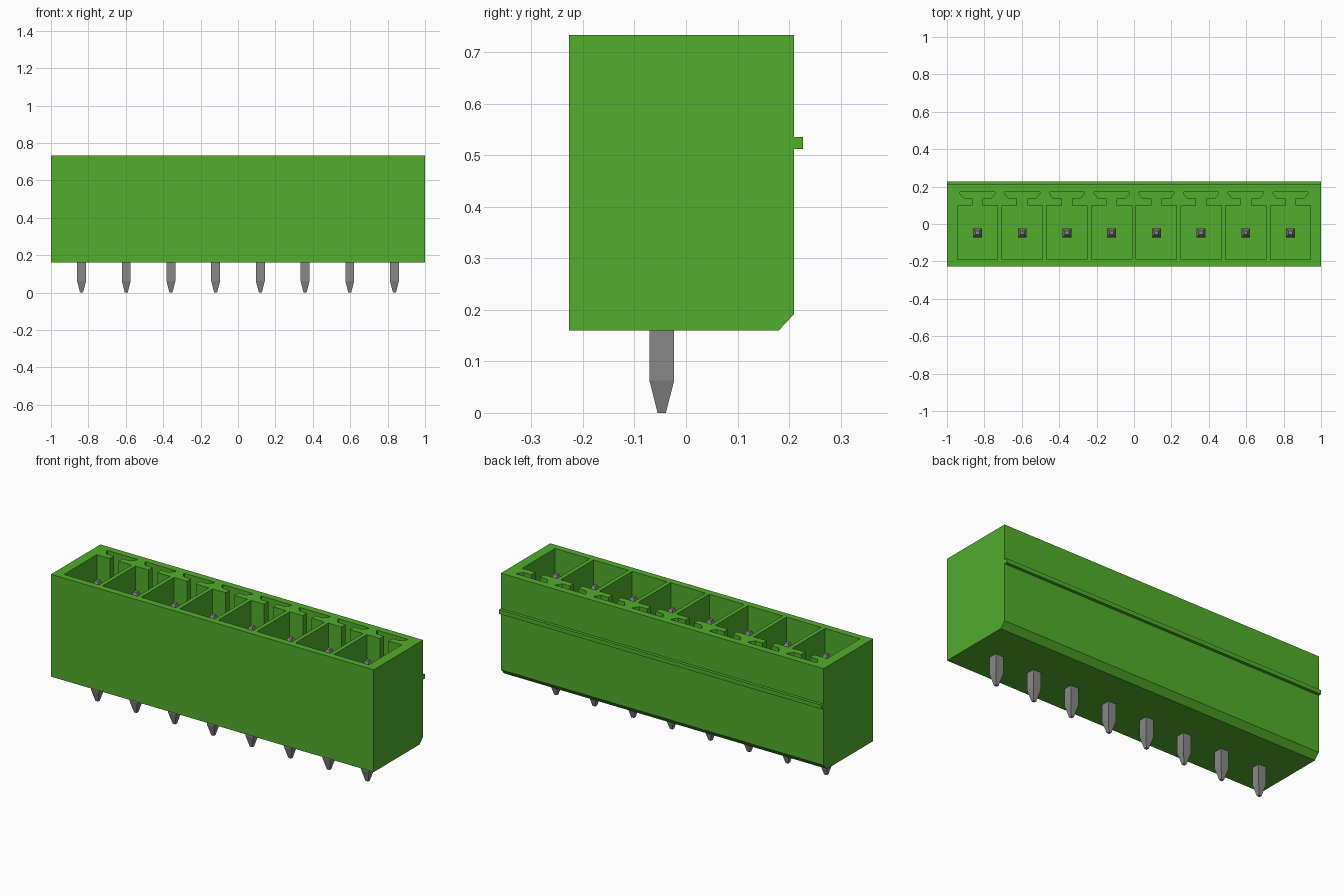
import bpy, bmesh

if "Cube" in bpy.data.objects:
    bpy.data.objects.remove(bpy.data.objects["Cube"])

COUNT, PITCH = 8, 0.239
FLOOR, TOP = 0.30, 0.733
PIN_Y = -0.047


def material(name, rgb):
    mat = bpy.data.materials.new(name)
    mat.use_nodes = True
    mat.diffuse_color = (*rgb, 1)
    mat.node_tree.nodes["Principled BSDF"].inputs["Base Color"].default_value = (*rgb, 1)
    return mat


green = material("green plastic", (0.084, 0.418, 0.026))
metal = material("grey metal", (0.25, 0.25, 0.25))


def loft(bm, rings):
    """Skin a closed solid through rings of equal point count."""
    loops = [[bm.verts.new(p) for p in ring] for ring in rings]
    n = len(loops[0])
    for a, b in zip(loops, loops[1:]):
        for i in range(n):
            j = (i + 1) % n
            bm.faces.new((a[i], a[j], b[j], b[i]))
    bm.faces.new(loops[0][::-1])
    bm.faces.new(loops[-1])


def finish(bm, name, mat):
    bmesh.ops.recalc_face_normals(bm, faces=bm.faces)
    mesh = bpy.data.meshes.new(name)
    bm.to_mesh(mesh)
    bm.free()
    obj = bpy.data.objects.new(name, mesh)
    bpy.context.collection.objects.link(obj)
    mesh.materials.append(mat)
    return obj


centres = [(i - (COUNT - 1) / 2) * PITCH for i in range(COUNT)]

# Housing: side profile with bottom chamfer and rear rib, swept along x
profile = [(-0.227, 0.16), (0.18, 0.16), (0.21, 0.192), (0.21, 0.512), (0.227, 0.512),
           (0.227, 0.535), (0.21, 0.535), (0.21, TOP), (-0.227, TOP)]
bm = bmesh.new()
loft(bm, [[(x, y, z) for y, z in profile] for x in (-1, 1)])
housing = finish(bm, "housing", green)

# Sockets: square well, narrow neck and flared keyway, one per pole
half = [(0.108, -0.19), (0.108, 0.10), (0.027, 0.10), (0.027, 0.136),
        (0.072, 0.136), (0.094, 0.163), (0.094, 0.172)]
outline = half + [(-x, y) for x, y in reversed(half)]
bm = bmesh.new()
for cx in centres:
    loft(bm, [[(cx + x, y, z) for x, y in outline] for z in (FLOOR, TOP + 0.1)])
cutter = finish(bm, "socket_cutter", green)

cut = housing.modifiers.new("sockets", 'BOOLEAN')
cut.operation = 'DIFFERENCE'
cut.solver = 'EXACT'
cut.object = cutter
bpy.context.view_layer.update()
result = bpy.data.meshes.new_from_object(
    housing.evaluated_get(bpy.context.evaluated_depsgraph_get()))
housing.modifiers.clear()
housing.data = result
bpy.data.objects.remove(cutter)

# Pins: square bars tapered at both ends
sections = [(0.0, 0.008), (0.063, 0.024), (0.63, 0.024), (0.675, 0.01)]
for number, cx in enumerate(centres, 1):
    bm = bmesh.new()
    loft(bm, [[(cx + sx * r, PIN_Y + sy * r, z)
               for sx, sy in ((-1, -1), (1, -1), (1, 1), (-1, 1))] for z, r in sections])
    finish(bm, f"pin_{number}", metal)
